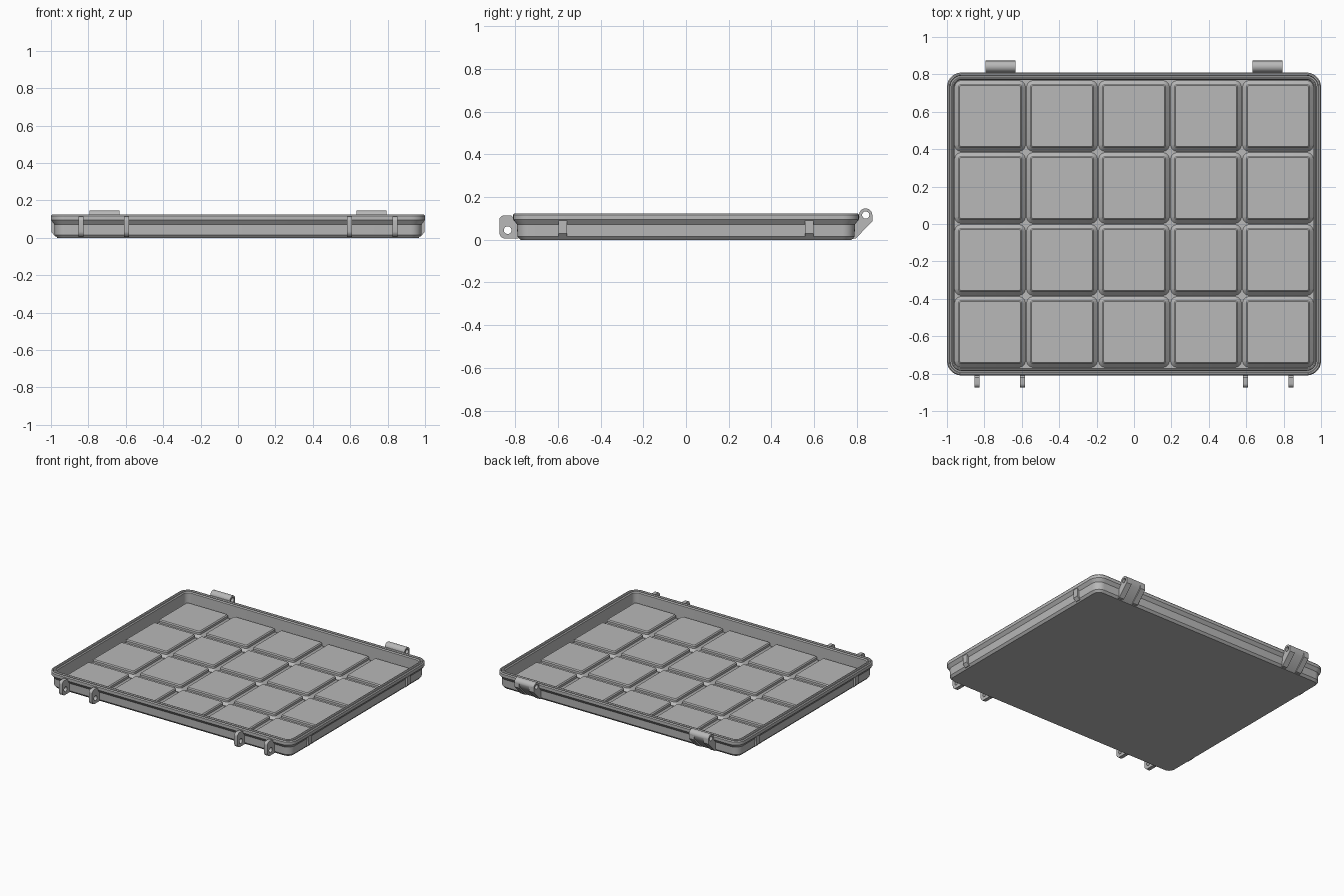
import bpy, bmesh, math
from mathutils import Matrix

if "Cube" in bpy.data.objects:
    bpy.data.objects.remove(bpy.data.objects["Cube"])

grey = bpy.data.materials.new("plastic_grey")
grey.diffuse_color = (0.48, 0.48, 0.48, 1)
grey.use_nodes = True
grey.node_tree.nodes["Principled BSDF"].inputs["Base Color"].default_value = grey.diffuse_color

HX, HY, RADIUS = 1.0, 0.81, 0.078   # tray half sizes and corner radius
FLOOR, PITCH = 0.013, 0.385         # inner floor height and pad spacing


def finish(bm, name):
    bmesh.ops.recalc_face_normals(bm, faces=bm.faces)
    mesh = bpy.data.meshes.new(name)
    bm.to_mesh(mesh)
    bm.free()
    mesh.materials.append(grey)
    obj = bpy.data.objects.new(name, mesh)
    bpy.context.collection.objects.link(obj)
    bpy.ops.object.select_all(action='DESELECT')
    obj.select_set(True)
    bpy.context.view_layer.objects.active = obj
    bpy.ops.object.shade_smooth_by_angle(angle=math.radians(30))
    return obj


def rounded_loop(bm, hx, hy, r, z, cx=0, cy=0, steps=7):
    verts = []
    for q, (sx, sy) in enumerate([(1, 1), (-1, 1), (-1, -1), (1, -1)]):
        for i in range(steps + 1):
            a = math.pi / 2 * (q + i / steps)
            verts.append(bm.verts.new((cx + sx * (hx - r) + r * math.cos(a),
                                       cy + sy * (hy - r) + r * math.sin(a), z)))
    return verts


def loft(bm, loops, cap_start=True):
    for a, b in zip(loops, loops[1:]):
        n = len(a)
        for i in range(n):
            j = (i + 1) % n
            bm.faces.new((a[i], a[j], b[j], b[i]))
    if cap_start:
        bm.faces.new(loops[0])
    bm.faces.new(loops[-1])


def circle(cy, cz, r, n=24, start=0.0, end=2 * math.pi, closed=True):
    m = n if closed else n - 1
    return [(cy + r * math.cos(start + (end - start) * i / m),
             cz + r * math.sin(start + (end - start) * i / m)) for i in range(n)]


def plate(name, outlines, width, centre, axis='x'):
    """Extrude outlines (later ones are holes) sideways along x or y."""
    cu = bpy.data.curves.new(name, 'CURVE')
    cu.dimensions, cu.fill_mode, cu.extrude = '2D', 'BOTH', width / 2
    for pts in outlines:
        sp = cu.splines.new('POLY')
        sp.points.add(len(pts) - 1)
        for p, (u, v) in zip(sp.points, pts):
            p.co = (u, v, 0, 1)
        sp.use_cyclic_u = True
    tmp = bpy.data.objects.new(name + "_curve", cu)
    bpy.context.collection.objects.link(tmp)
    dg = bpy.context.evaluated_depsgraph_get()
    mesh = bpy.data.meshes.new_from_object(tmp.evaluated_get(dg))
    bm = bmesh.new()
    bm.from_mesh(mesh)
    bpy.data.objects.remove(tmp)
    bpy.data.meshes.remove(mesh)
    bmesh.ops.remove_doubles(bm, verts=bm.verts, dist=1e-5)
    if axis == 'x':
        mat = Matrix(((0, 0, 1, centre), (1, 0, 0, 0), (0, 1, 0, 0), (0, 0, 0, 1)))
    else:
        mat = Matrix(((1, 0, 0, 0), (0, 0, -1, centre), (0, 1, 0, 0), (0, 0, 0, 1)))
    bm.transform(mat)
    return finish(bm, name)


# Tray shell: wall section as (inset, height), from the underside to the floor
section = [(0.034, 0), (0.020, 0.016), (0.018, 0.072), (0, 0.095), (0, 0.117),
           (0.006, 0.124), (0.013, 0.124), (0.017, 0.117), (0.025, 0.117),
           (0.029, 0.124), (0.034, 0.124), (0.040, 0.116), (0.040, FLOOR)]
bm = bmesh.new()
loft(bm, [rounded_loop(bm, HX - d, HY - d, RADIUS - d, z) for d, z in section])
finish(bm, "tray_shell")

# Raised pads: 5 x 4 grid with stepped, chamfered edges
pad = [(0.190, 0.037, -0.001), (0.190, 0.037, 0), (0.171, 0.018, 0.019),
       (0.171, 0.018, 0.035), (0.164, 0.012, 0.042)]
bm = bmesh.new()
for i in range(5):
    for j in range(4):
        cx, cy = (i - 2) * PITCH, (j - 1.5) * PITCH
        loft(bm, [rounded_loop(bm, h, h, r, FLOOR + z, cx, cy, 4) for h, r, z in pad])
finish(bm, "floor_pads")

# Front latch lugs with pin holes
lug = ([(-0.785, 0.005), (-0.845, 0.005)]
       + circle(-0.845, 0.035, 0.03, 6, -math.pi * 0.6, -math.pi, False)
       + [(-0.875, 0.092)]
       + circle(-0.853, 0.092, 0.022, 6, math.pi * 0.95, math.pi / 2, False)
       + [(-0.82, 0.114), (-0.802, 0.10), (-0.785, 0.07)])
for x in (-0.84, -0.595, 0.595, 0.84):
    plate("latch_lug", [lug, circle(-0.836, 0.045, 0.018)], 0.027, x)

# Rear hinges: bored knuckle with an arm running down to the wall
KY, KZ, KR = 0.842, 0.116, 0.031


def hinge_outline(back):
    return (circle(KY, KZ, KR, 18, 0, math.pi * 1.1, False)
            + [(0.806, 0.09), (0.78, 0.07), (0.78, 0.004), (0.795 - back, 0.006),
               (KY + KR - back, 0.086)])


bore = circle(KY, KZ, 0.017)
for s in (-1, 1):
    plate("hinge_arm", [hinge_outline(0.012), bore], 0.16, s * 0.715)
    for off in (-0.06, 0.06):
        plate("hinge_rib", [hinge_outline(0), bore], 0.0405, s * (0.715 + off))

# Small side ribs under the rim
for s in (-1, 1):
    rib = [(s * 0.97, 0.008), (s * 0.978, 0.008), (s * 0.997, 0.03),
           (s * 0.997, 0.094), (s * 0.97, 0.094)]
    for y in (-0.577, 0.577):
        plate("side_rib", [rib], 0.04, y, 'y')
